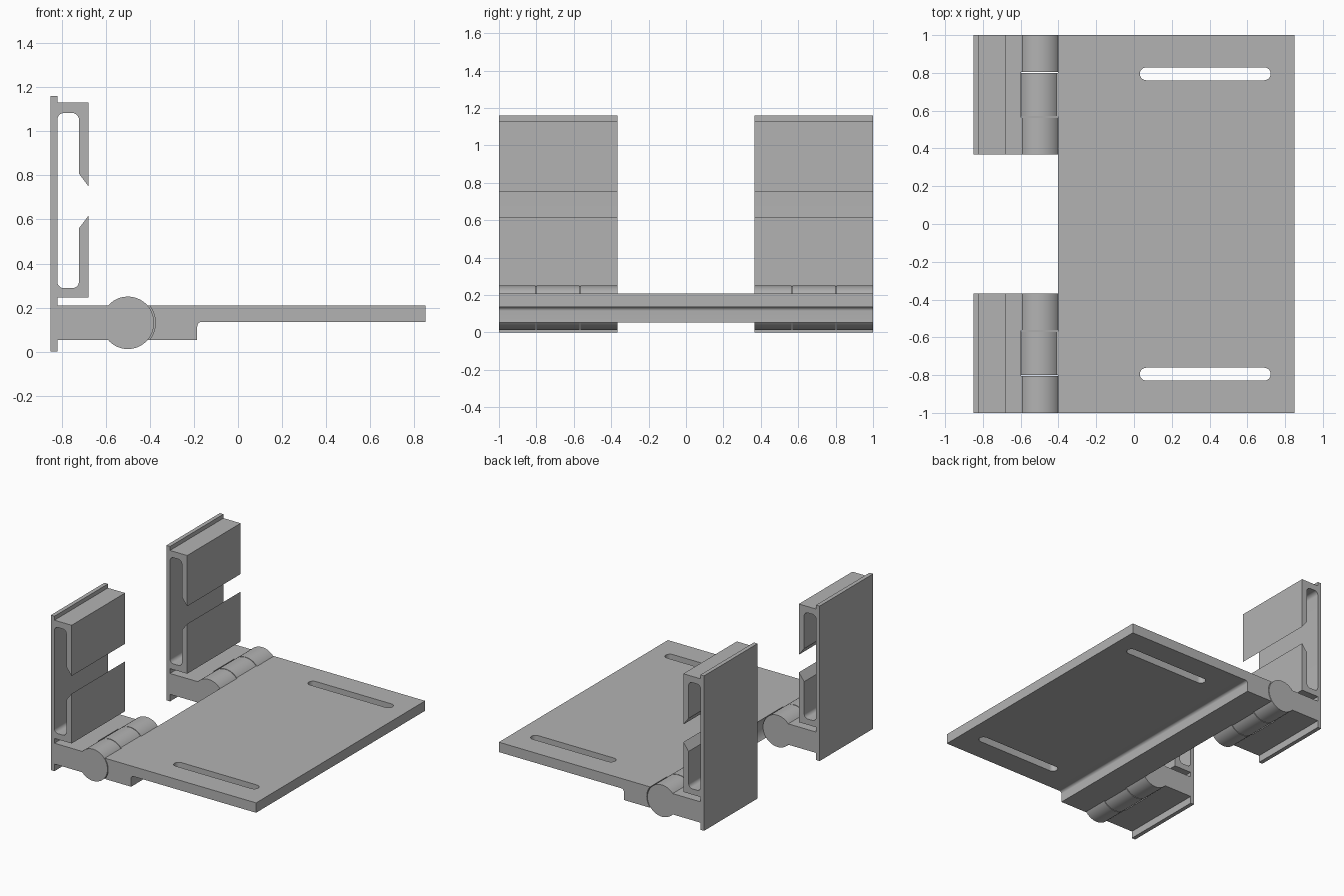
import bpy
import bmesh
from math import sin, cos, asin, pi, radians
from mathutils import Vector

cube = bpy.data.objects.get("Cube")
if cube:
    bpy.data.objects.remove(cube)

grey = bpy.data.materials.new("plain grey")
grey.use_nodes = True
grey.diffuse_color = (0.45, 0.45, 0.45, 1)
grey.node_tree.nodes["Principled BSDF"].inputs["Base Color"].default_value = grey.diffuse_color

HINGE_X, HINGE_Z, BARREL_R, CLEAR_R = -0.5, 0.131, 0.119, 0.125
LEAF_TOP, LEAF_BOTTOM = 0.209, 0.053
KNUCKLE_IN, KNUCKLE_OUT = 0.57, 0.8


def arc(x, y, r, start, end, steps=8):
    return [(x + r * cos(start + (end - start) * i / steps),
             y + r * sin(start + (end - start) * i / steps)) for i in range(steps + 1)]


def prism(name, points, low, high, axis="Y"):
    """Extrude an outline along Y (outline in xz) or Z (outline in xy)."""
    bm = bmesh.new()
    place = (lambda a, b: (a, low, b)) if axis == "Y" else (lambda a, b: (a, b, low))
    face = bm.faces.new([bm.verts.new(place(a, b)) for a, b in points])
    shift = Vector((0, high - low, 0)) if axis == "Y" else Vector((0, 0, high - low))
    ext = bmesh.ops.extrude_face_region(bm, geom=[face])
    bmesh.ops.translate(bm, vec=shift,
                        verts=[v for v in ext["geom"] if isinstance(v, bmesh.types.BMVert)])
    bmesh.ops.recalc_face_normals(bm, faces=bm.faces)
    mesh = bpy.data.meshes.new(name)
    bm.to_mesh(mesh)
    bm.free()
    obj = bpy.data.objects.new(name, mesh)
    bpy.context.collection.objects.link(obj)
    mesh.materials.append(grey)
    return obj


def cut(target, cutter):
    """Subtract the cutter, bake the result and remove the cutter."""
    mod = target.modifiers.new("cut", "BOOLEAN")
    mod.operation, mod.solver, mod.object = "DIFFERENCE", "EXACT", cutter
    bpy.ops.object.select_all(action="DESELECT")
    bpy.context.view_layer.objects.active = target
    target.select_set(True)
    bpy.ops.object.modifier_apply(modifier=mod.name)
    bpy.data.objects.remove(cutter)


def clearance(low, high):
    return prism("clearance_cutter", arc(HINGE_X, HINGE_Z, CLEAR_R, 0, 2 * pi, 64)[:-1], low, high)


# Angle at which the leaf surfaces meet the barrel
rise = asin((LEAF_TOP - HINGE_Z) / BARREL_R)

# Base plate: thick hinge edge with a small fillet underneath
plate_outline = (arc(HINGE_X, HINGE_Z, BARREL_R, rise, 2 * pi - rise, 48)
                 + [(-0.185, LEAF_BOTTOM)]
                 + arc(-0.165, 0.115, 0.02, pi, pi / 2)
                 + [(0.85, 0.135), (0.85, LEAF_TOP)])
plate = prism("base_plate", plate_outline, -1, 1)
for low, high in ((-1.05, -KNUCKLE_OUT), (-KNUCKLE_IN, KNUCKLE_IN), (KNUCKLE_OUT, 1.05)):
    cut(plate, clearance(low, high))
for y in (-0.795, 0.795):
    slot = arc(0.69, y, 0.034, -pi / 2, pi / 2, 14) + arc(0.065, y, 0.034, pi / 2, 1.5 * pi, 14)
    cut(plate, prism("slot_cutter", slot, 0, 0.4, "Z"))

# Upright bracket: back plate, slotted channel, hinge arm and barrel
bracket_outline = (
    [(-0.85, 0), (-0.82, 0), (-0.82, LEAF_BOTTOM)]
    + arc(HINGE_X, HINGE_Z, BARREL_R, -pi + rise, pi - rise, 48)
    + [(-0.82, LEAF_TOP), (-0.82, 0.245), (-0.678, 0.245), (-0.678, 0.618), (-0.722, 0.56)]
    + arc(-0.752, 0.318, 0.03, 0, -pi / 2)
    + arc(-0.79, 0.318, 0.03, -pi / 2, -pi)
    + arc(-0.79, 1.053, 0.03, pi, pi / 2)
    + arc(-0.752, 1.053, 0.03, pi / 2, 0)
    + [(-0.722, 0.808), (-0.678, 0.75), (-0.678, 1.13), (-0.82, 1.13), (-0.82, 1.16), (-0.85, 1.16)])
brackets = []
for name, side in (("front_bracket", -1), ("back_bracket", 1)):
    bracket = prism(name, bracket_outline, *sorted((side * 0.367, side)))
    cut(bracket, clearance(*sorted((side * (KNUCKLE_IN - 0.005), side * (KNUCKLE_OUT + 0.005)))))
    brackets.append(bracket)

# Smooth the barrels and fillets, keep the edges sharp
bpy.ops.object.select_all(action="DESELECT")
for obj in [plate] + brackets:
    obj.select_set(True)
bpy.context.view_layer.objects.active = plate
bpy.ops.object.shade_smooth_by_angle(angle=radians(30))
